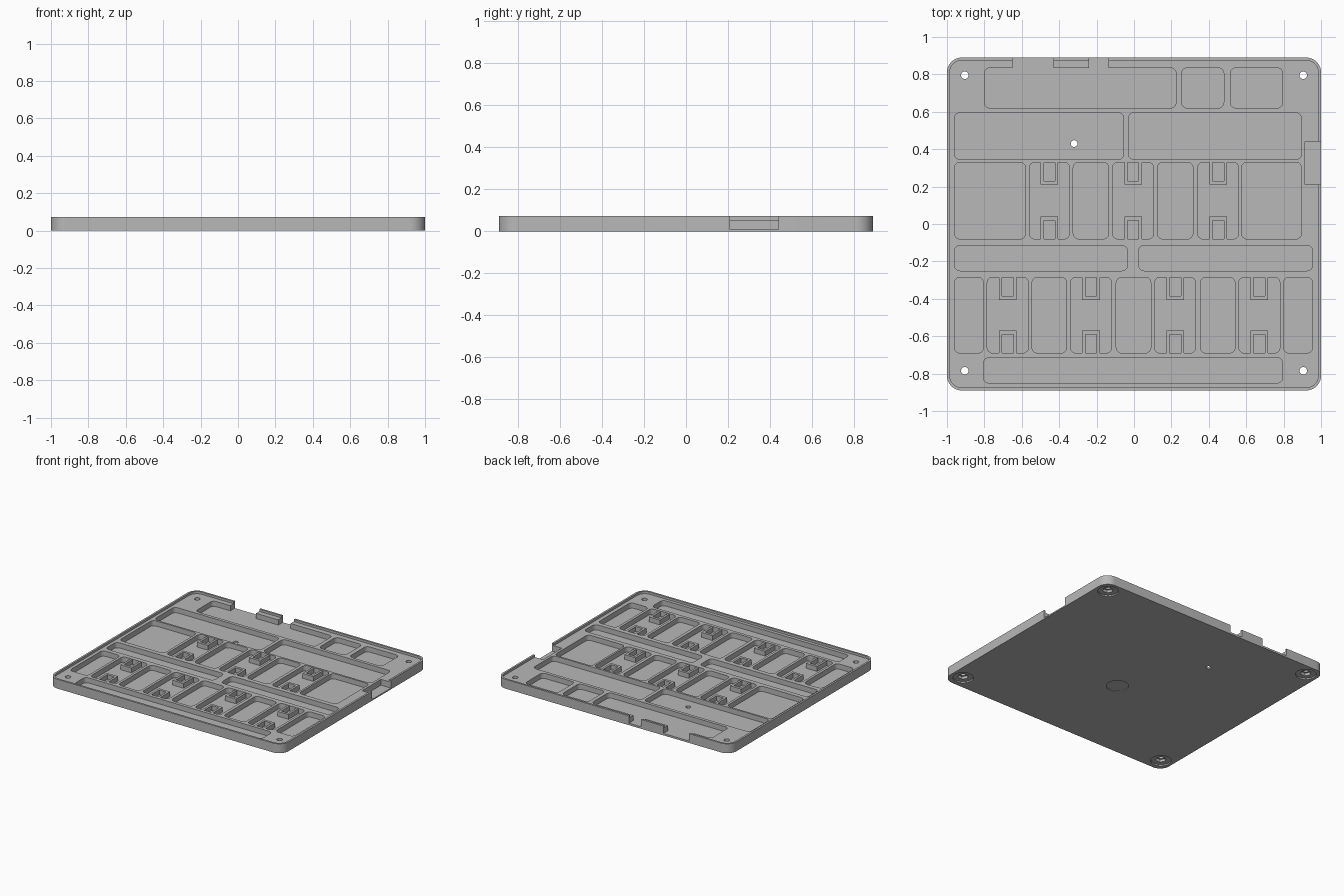
import bpy
import bmesh
from math import cos, sin, pi, radians

if "Cube" in bpy.data.objects:
    bpy.data.objects.remove(bpy.data.objects["Cube"], do_unlink=True)

HEIGHT, DECK, FLOOR = 0.072, 0.055, 0.015

grey = bpy.data.materials.new("light grey plastic")
grey.use_nodes = True
colour = (0.48, 0.48, 0.48, 1)
grey.diffuse_color = colour
grey.node_tree.nodes["Principled BSDF"].inputs["Base Color"].default_value = colour


def rounded(x0, x1, y0, y1, r, steps=6):
    """Counter-clockwise outline of a rounded rectangle."""
    corners = [(x1 - r, y1 - r), (x0 + r, y1 - r), (x0 + r, y0 + r), (x1 - r, y0 + r)]
    return [(cx + r * cos((q + s / steps) * pi / 2), cy + r * sin((q + s / steps) * pi / 2))
            for q, (cx, cy) in enumerate(corners) for s in range(steps + 1)]


def box(x0, x1, y0, y1):
    return [(x0, y0), (x1, y0), (x1, y1), (x0, y1)]


def circle(cx, cy, r, n=32):
    return [(cx + r * cos(2 * pi * i / n), cy + r * sin(2 * pi * i / n)) for i in range(n)]


def prisms(name, outlines, z0, z1):
    """One object made of upright prisms, one for each outline."""
    bm = bmesh.new()
    for outline in outlines:
        low = [bm.verts.new((x, y, z0)) for x, y in outline]
        high = [bm.verts.new((x, y, z1)) for x, y in outline]
        bm.faces.new(low[::-1])
        bm.faces.new(high)
        for i in range(len(low)):
            j = (i + 1) % len(low)
            bm.faces.new((low[i], low[j], high[j], high[i]))
    mesh = bpy.data.meshes.new(name)
    bm.to_mesh(mesh)
    bm.free()
    mesh.materials.append(grey)
    obj = bpy.data.objects.new(name, mesh)
    bpy.context.collection.objects.link(obj)
    return obj


# Tray body
tray = prisms("tray", [rounded(-1, 1, -0.89, 0.89, 0.08, 10)], 0, HEIGHT)

# Pocket rows: front edge, back edge, then the left and right end of each pocket
rows = [
    (0.62, 0.835, [(-0.8, 0.225), (0.255, 0.48), (0.515, 0.795)]),
    (0.345, 0.595, [(-0.96, -0.055), (-0.03, 0.895)]),
    (-0.08, 0.33, [(-0.96, -0.58), (-0.56, -0.345), (-0.325, -0.135), (-0.115, 0.105),
                   (0.125, 0.315), (0.34, 0.56), (0.575, 0.895)]),
    (-0.25, -0.115, [(-0.96, -0.035), (0.025, 0.955)]),
    (-0.69, -0.285, [(-0.96, -0.805), (-0.785, -0.565), (-0.545, -0.36), (-0.34, -0.12),
                     (-0.095, 0.09), (0.11, 0.33), (0.355, 0.54), (0.56, 0.78), (0.8, 0.955)]),
    (-0.85, -0.715, [(-0.805, 0.795)]),
]
pockets = [rounded(x0, x1, y0, y1, 0.03) for y0, y1, spans in rows for x0, x1 in spans]
screws = [(x, y) for x in (-0.905, 0.905) for y in (-0.785, 0.795)]

cutters = [
    prisms("rim_cutter", [rounded(-0.985, 0.985, -0.875, 0.875, 0.065, 10)], DECK, 0.1),
    prisms("pocket_cutter", pockets, FLOOR, 0.12),
    prisms("back_notch_cutter", [box(-0.65, -0.43, 0.8, 0.95), box(-0.24, -0.135, 0.8, 0.95)],
           FLOOR, 0.14),
    prisms("side_notch_cutter", [box(0.915, 1.1, 0.21, 0.44)], 0.01, 0.14),
    # Screw holes with stepped recesses underneath, and a shallow central recess
    prisms("hole_cutter", [circle(x, y, 0.02) for x, y in screws] + [circle(-0.32, 0.43, 0.018)],
           -0.1, 0.2),
    prisms("washer_cutter", [circle(x, y, 0.072) for x, y in screws], -0.1, 0.01),
    prisms("nut_cutter", [circle(x, y, 0.038, 6) for x, y in screws], -0.12, 0.03),
    prisms("centre_recess_cutter", [circle(0, -0.18, 0.078)], -0.1, 0.006),
]
for cutter in cutters:
    cutter.hide_render = True
    mod = tray.modifiers.new(cutter.name, "BOOLEAN")
    mod.operation = "DIFFERENCE"
    mod.solver = "EXACT"
    mod.object = cutter

# Keep the finished cut mesh and drop the cutters
bpy.context.view_layer.update()
result = bpy.data.meshes.new_from_object(tray.evaluated_get(bpy.context.evaluated_depsgraph_get()))
tray.modifiers.clear()
tray.data = result
result.materials.clear()
result.materials.append(grey)
for cutter in cutters:
    bpy.data.objects.remove(cutter, do_unlink=True)


def clip(cx, wall, d):
    """U-shaped outline opening onto a pocket wall; d points into the pocket."""
    pts = [(-0.047, 0), (-0.047, 0.12), (0.047, 0.12), (0.047, 0),
           (0.03, 0), (0.03, 0.1), (-0.03, 0.1), (-0.03, 0)]
    pts = [(cx + x, wall + d * y) for x, y in pts]
    return pts[::-1] if d > 0 else pts


# U-shaped clips in every other pocket of the two deep rows
for name, (y0, y1, spans), picks in (("back_clips", rows[2], (1, 3, 5)),
                                     ("front_clips", rows[4], (1, 3, 5, 7))):
    centres = [sum(spans[i]) / 2 for i in picks]
    prisms(name, [clip(c, w, d) for c in centres for w, d in ((y0, 1), (y1, -1))],
           FLOOR, DECK - 0.003)

# Smooth the round corners and keep the edges sharp
bpy.ops.object.select_all(action="DESELECT")
tray.select_set(True)
bpy.context.view_layer.objects.active = tray
bpy.ops.object.shade_smooth_by_angle(angle=radians(30))
